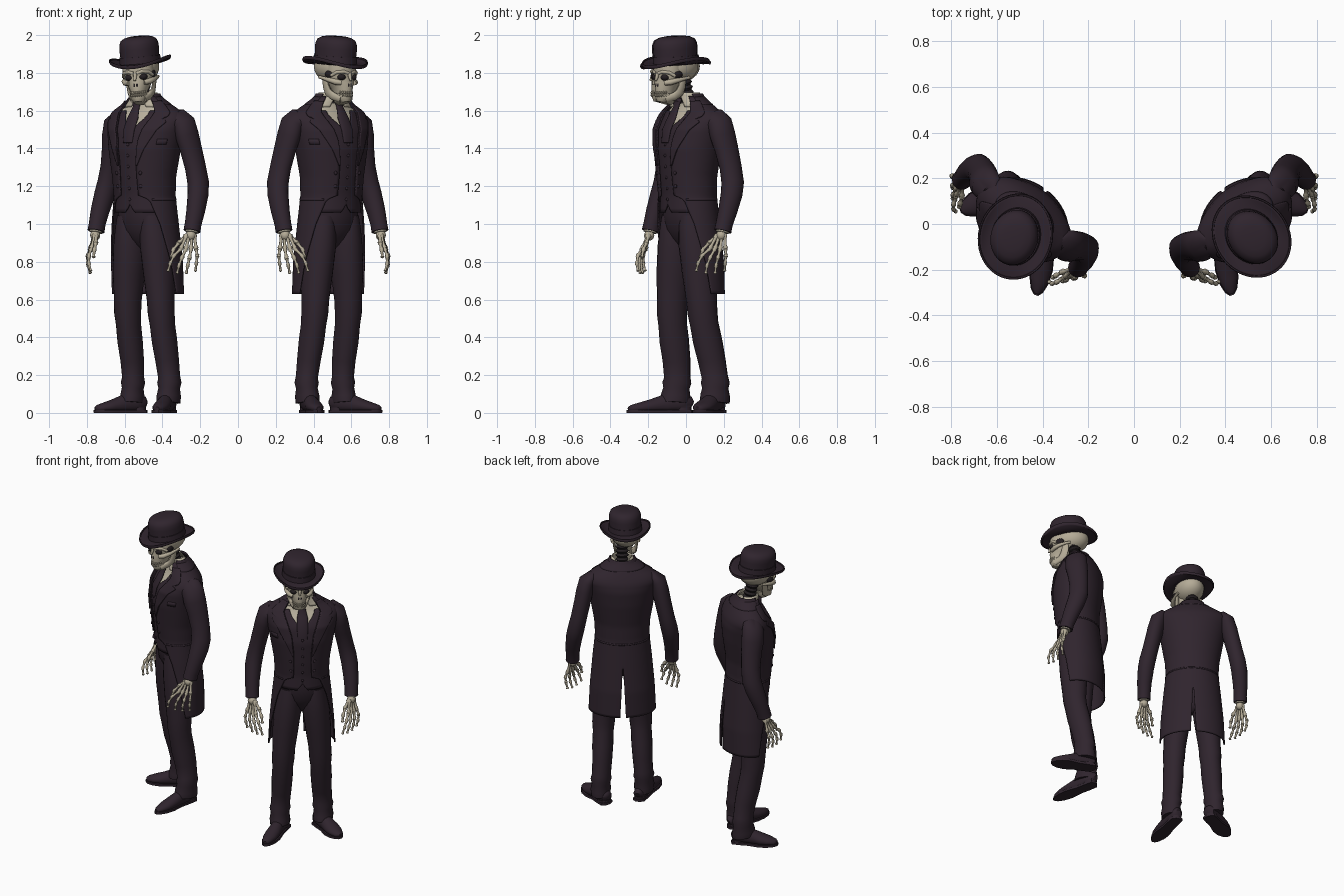
import bpy, math
from mathutils import Vector, Matrix

def material(name, rgb):
    m = bpy.data.materials.new(name)
    m.diffuse_color = (*rgb, 1)
    return m

SUIT = material("dark plum cloth", (0.029, 0.018, 0.027))
BONE = material("old bone", (0.46, 0.41, 0.31))
SHIRT = material("cream shirt", (0.50, 0.45, 0.35))
DARK = material("dark hollow", (0.018, 0.014, 0.016))

# the same figure stands twice, the second mirrored: (side, mirror, head turn, head roll)
FIGURES = [("left", 1, 22, -4), ("right", -1, -2, -1)]
R = lambda a, ax: Matrix.Rotation(math.radians(a), 4, ax)
T = lambda *v: Matrix.Translation(v)

def add(name, verts, faces, mat, mirror=False, solid=0, head=False, stride=False):
    verts = [tuple(v) for v in verts]
    if stride:  # legs: both sides built, outer foot set back
        n = len(verts)
        verts += [(-x, y, z) for x, y, z in verts]
        faces = faces + [tuple(i + n for i in reversed(f)) for f in faces]
        verts = [(x, y + (.008 - .2*x)*max(0, 1 - z), z) for x, y, z in verts]
    me = bpy.data.meshes.new(name)
    me.from_pydata(verts, [], faces)
    me.materials.append(mat)
    me.polygons.foreach_set("use_smooth", [True] * len(me.polygons))
    me.update()
    me.set_sharp_from_angle(angle=math.radians(50))
    for side, flip, look, roll in FIGURES:
        ob = bpy.data.objects.new(f"{side}_{name}", me)
        bpy.context.collection.objects.link(ob)
        mx = Matrix.Diagonal((flip, 1, 1, 1)) @ T(-.5, 0, 0) @ R(-37, 'Z')
        if head:  # head parts turn about the neck
            mx = mx @ T(.024, -.045, 1.75) @ R(look, 'Z') @ R(4, 'X') @ R(roll, 'Y') @ T(0, 0, -1.75)
        ob.matrix_world = mx
        if mirror:
            ob.modifiers.new("mirror", 'MIRROR')
        if solid:
            s = ob.modifiers.new("thickness", 'SOLIDIFY')
            s.thickness, s.offset = solid, 0

def grid(name, rows, mat, closed=True, caps=True, **kw):
    n = len(rows[0])
    verts = [v for r in rows for v in r]
    faces = [(i*n + j, i*n + (j+1) % n, (i+1)*n + (j+1) % n, (i+1)*n + j)
             for i in range(len(rows) - 1) for j in range(n if closed else n - 1)]
    if closed and caps:
        faces += [tuple(reversed(range(n))), tuple(range(len(verts) - n, len(verts)))]
    add(name, verts, faces, mat, **kw)

def tube(name, pts, mat, n=20, move=None, floor=None, **kw):
    """Rings across a path; each point is x, y, z, radius[, second radius]."""
    P = [Vector(p[:3]) for p in pts]
    rows = []
    for i, p in enumerate(pts):
        t = (P[min(i+1, len(P)-1)] - P[max(i-1, 0)]).normalized()
        a = (Vector((1, 0, 0)) - t * t.x).normalized()
        b = t.cross(a)
        row = [P[i] + a*p[3]*math.cos(k*math.tau/n) + b*p[-1]*math.sin(k*math.tau/n) for k in range(n)]
        if floor is not None:
            row = [Vector((v.x, v.y, max(v.z, floor))) for v in row]
        rows.append([move @ v for v in row] if move else row)
    grid(name, rows, mat, **kw)

def ball(name, c, r, mat, n=14, **kw):
    rows = [[(c[0] + r[0]*math.sin(a)*math.cos(k*math.tau/n), c[1] + r[1]*math.sin(a)*math.sin(k*math.tau/n),
              c[2] - r[2]*math.cos(a)) for k in range(n)]
            for a in [math.pi*(.02 + .96*i/10) for i in range(11)]]
    grid(name, rows, mat, **kw)

def interp(table, z):
    for a, b in zip(table, table[1:]):
        if z <= b[0]:
            f = max(0, (z - a[0]) / (b[0] - a[0]))
            return [p + (q - p)*f for p, q in zip(a[1:], b[1:])]
    return list(table[-1][1:])

# torso profile: z, half width, half depth, y centre
BODY = [(.63, .20, .15, .025), (.8, .192, .148, .025), (1.0, .174, .138, .015), (1.15, .158, .128, .01),
        (1.25, .164, .133, .005), (1.4, .19, .148, .01), (1.5, .21, .143, .02), (1.555, .222, .118, .035),
        (1.59, .20, .098, .038), (1.63, .13, .08, .033), (1.67, .075, .066, .018), (1.71, .056, .056, .005)]

def shell(name, z0, z1, start, end, off, mat, n=24, m=24, mirror=True, solid=.008):
    """Cloth on the torso between two angles measured from the front."""
    rows = []
    for i in range(n + 1):
        z = z0 + (z1 - z0)*i/n
        rx, ry, cy = interp(BODY, z)
        a0, a1 = interp(start, z)[0], interp(end, z)[0]
        angs = [math.radians(a0 + (a1 - a0)*j/m) for j in range(m + 1)]
        rows.append([((rx+off)*math.sin(a), cy - (ry+off)*math.cos(a), z) for a in angs])
    grid(name, rows, mat, closed=False, mirror=mirror, solid=solid)

def loft(name, z0, z1, off, mat, n=20):
    rows = []
    for i in range(n + 1):
        z = z0 + (z1 - z0)*i/n
        rx, ry, cy = interp(BODY, z)
        rows.append([((rx+off)*math.cos(k*math.tau/36), cy + (ry+off)*math.sin(k*math.tau/36), z) for k in range(36)])
    grid(name, rows, mat)

# trousers
tube("trouser_seat", [(0, .008, 1.14, .145, .115), (0, .008, 1.05, .152, .115), (0, .012, .98, .154, .105),
     (0, .018, .93, .12, .085), (0, .02, .89, .07, .06), (0, .02, .86, .02, .03)], SUIT, n=32)
tube("trouser_leg", [(.08, .01, 1.04, .07, .1), (.082, .008, .98, .08, .104), (.09, .005, .88, .088, .104), (.105, .002, .74, .083, .094),
     (.116, .003, .6, .073, .082), (.12, .004, .53, .073, .078), (.122, .012, .47, .067, .075), (.126, .028, .38, .068, .077),
     (.13, .048, .28, .064, .072), (.136, .06, .19, .061, .067), (.138, .06, .16, .068, .073), (.139, .058, .13, .06, .067),
     (.14, .055, .09, .066, .077), (.14, .052, .055, .063, .078)], SUIT, stride=True)
# shoes
FOOT = T(.137, .045, 0) @ R(27, 'Z')
tube("shoe", [(0, .085, .04, .02, .025), (0, .075, .045, .036, .042), (0, .02, .055, .042, .06),
     (0, -.05, .045, .042, .052), (0, -.12, .035, .05, .036), (0, -.17, .028, .045, .028),
     (0, -.215, .022, .028, .02), (0, -.23, .02, .012, .012)], SUIT, move=FOOT, floor=.012, stride=True)
outline = [(.015, .09), (.04, .075), (.043, .02), (.042, -.04), (.054, -.12), (.048, -.175), (.03, -.218), (.01, -.236)]
outline += [(-x, y) for x, y in reversed(outline)]
grid("shoe_sole", [[FOOT @ Vector((x, y, z)) for x, y in outline] for z in (0, .016)], SUIT, stride=True)
tube("shoe_heel", [(0, .04, .0, .042, .045), (0, .04, .028, .042, .045)], SUIT, move=FOOT, stride=True)

# shirt, waistcoat and tie
loft("shirt", 1.36, 1.64, -.012, SHIRT)
shell("shirt_collar", 1.62, 1.695, [(1.62, 20), (1.7, 14)], [(1.6, 150), (1.8, 115)], .0, SHIRT, n=6)
loft("waistcoat", 1.1, 1.47, -.004, SUIT)
shell("waistcoat_front", 1.06, 1.6, [(1.06, 12), (1.1, 0), (1.48, 0), (1.6, 26)], [(1, 85), (1.7, 85)], -.001, SUIT)
tube("necktie", [(0, -.045, 1.66, .02, .012), (0, -.062, 1.645, .028, .016), (0, -.064, 1.62, .02, .012),
     (0, -.095, 1.56, .035, .014), (0, -.128, 1.5, .036, .012), (0, -.14, 1.43, .03, .006)], SUIT)
for k in range(6):
    z = 1.13 + .058*k
    rx, ry, cy = interp(BODY, z)
    ball("waistcoat_button", (0, cy - ry - .004, z), (.008, .006, .008), SUIT, n=8)

# tailcoat: open cutaway front, tails with a back vent
GAP = [(.63, 84), (.8, 74), (1.0, 58), (1.13, 40), (1.15, 20), (1.32, 17), (1.45, 19), (1.55, 26), (1.62, 38), (1.68, 52)]
shell("tailcoat", .63, 1.675, GAP, [(.63, 175), (.95, 179), (.98, 180), (2, 180)], .012, SUIT, n=60, m=30)
wide = [(1.3, 1), (1.4, 12), (1.5, 22), (1.545, 29), (1.555, 16), (1.57, 26), (1.66, 30)]
shell("lapel", 1.31, 1.65, GAP, [(z, interp(GAP, z)[0] + w) for z, w in wide], .02, SUIT, n=40, m=10)
shell("coat_collar", 1.63, 1.688, [(1.6, 62), (1.7, 70)], [(1, 180), (2, 180)], .012, SUIT, n=8, solid=.01)
shell("waist_seam", 1.125, 1.135, [(1, 45), (2, 45)], [(1, 180), (2, 180)], .014, SUIT, n=1)
shell("breast_pocket", 1.42, 1.45, [(1, 48), (2, 48)], [(1, 66), (2, 66)], .014, SUIT, n=2, m=6, mirror=False)
for z in (1.2, 1.27):
    rx, ry, cy = interp(BODY, z)
    a = math.radians(25)
    ball("coat_button", ((rx+.016)*math.sin(a), cy - (ry+.016)*math.cos(a), z), (.01, .007, .01), SUIT, n=8, mirror=True)

# sleeves
tube("sleeve", [(.165, .04, 1.56, .03, .05), (.195, .046, 1.56, .045, .065), (.226, .052, 1.535, .055, .073),
     (.243, .06, 1.47, .055, .074), (.258, .073, 1.4, .053, .068), (.28, .085, 1.3, .052, .062),
     (.298, .085, 1.22, .054, .063), (.309, .07, 1.16, .053, .06), (.317, .038, 1.07, .048, .052),
     (.318, .014, 1.0, .043, .046), (.318, .004, .962, .044, .047)], SUIT, mirror=True)
tube("shirt_cuff", [(.318, .01, .99, .034, .036), (.318, .001, .955, .033, .035)], SHIRT, n=16, mirror=True)
for k in range(3):
    ball("cuff_button", (.346, .055 - .01*k, 1.04 - .025*k), (.008, .008, .008), SUIT, n=8, mirror=True)

# skeleton hands
def bones(name, joints, r):
    pts = []
    for a, b in zip(joints, joints[1:]):
        a, b = Vector(a), Vector(b)
        pts += [(*a.lerp(b, f), r*s) for f, s in ((0, 1), (.12, 1.25), (.3, .75), (.7, .7), (.9, 1.15))]
        r *= .9
    tube(name, pts + [(*joints[-1], r*.5)], BONE, n=8, mirror=True)

ball("wrist_bones", (.317, -.005, .94), (.027, .027, .028), BONE, mirror=True)
for k in range(4):
    s = k - 1.5
    drop = .012*abs(s)
    bones("finger", [(.318 + .009*s, -.008 + .009*s, .945), (.324 + .018*s, -.035 + .021*s, .868),
                     (.323 + .027*s, -.058 + .032*s, .815 + drop), (.315 + .03*s, -.068 + .037*s, .775 + drop),
                     (.302 + .031*s, -.066 + .039*s, .73 + drop)], .0115)
bones("thumb", [(.3, -.02, .94), (.275, -.055, .9), (.262, -.085, .865), (.256, -.1, .82)], .012)

# neck bones
tube("neck", [(0, .02 - .003*k, 1.6 + .0135*k, .043 if k % 2 else .032) for k in range(15)], DARK, n=14)

# skull
H = dict(head=True)
HM = dict(head=True, mirror=True)
ball("cranium", (0, .01, 1.83), (.094, .12, .085), BONE, n=28, **H)
tube("face_bone", [(0, -.05, 1.85, .08, .075), (0, -.055, 1.815, .084, .076), (0, -.055, 1.785, .08, .072),
     (0, -.06, 1.76, .073, .070), (0, -.07, 1.735, .057, .068), (0, -.077, 1.712, .046, .062),
     (0, -.078, 1.697, .043, .058)], BONE, n=24, **H)
tube("brow", [(.008, -.126, 1.808, .009), (.035, -.122, 1.814, .010), (.065, -.1, 1.81, .010), (.08, -.072, 1.79, .009)], BONE, n=8, **HM)
tube("cheekbone", [(.042, -.115, 1.755, .013), (.066, -.096, 1.758, .016), (.082, -.06, 1.765, .013),
     (.087, -.01, 1.772, .009), (.084, .02, 1.775, .009)], BONE, n=8, **HM)
ball("eye_socket", (.037, -.105, 1.785), (.024, .024, .019), DARK, **HM)
ball("nose_hole", (.007, -.123, 1.742), (.009, .014, .019), DARK, **HM)
tube("nose_bridge", [(0, -.125, 1.805, .011), (0, -.134, 1.785, .009), (0, -.142, 1.768, .006)], BONE, n=8, **H)
ball("temple_hollow", (.08, -.05, 1.795), (.01, .028, .02), DARK, **HM)
tube("jaw_front", [(0, -.077, 1.694, .046, .058), (0, -.08, 1.675, .048, .057), (0, -.085, 1.66, .042, .054),
     (0, -.09, 1.645, .028, .042)], BONE, n=24, **H)
tube("jaw_side", [(.074, -.012, 1.768, .009, .018), (.07, -.022, 1.73, .009, .024), (.064, -.034, 1.70, .01, .026),
     (.05, -.06, 1.68, .012, .022), (.03, -.105, 1.668, .014, .02)], BONE, n=10, **HM)
tube("mouth_gap", [(0, -.078, 1.70, .041, .056), (0, -.078, 1.69, .041, .056)], DARK, n=20, **H)
for k in range(5):
    a = math.radians(7 + 14*k)
    for row, z in (("upper", 1.704), ("lower", 1.69)):
        ball(row + "_tooth", (.043*math.sin(a), -.078 - .06*math.cos(a), z), (.006, .006, .008), BONE, n=6, **HM)

# bowler hat
ell = lambda rx, ry, z, n=40: [(rx*math.cos(k*math.tau/n), ry*math.sin(k*math.tau/n), z) for k in range(n)]
grid("hat_crown", [ell(*r) for r in ((.104, .124, 1.845), (.102, .121, 1.89), (.104, .123, 1.93), (.102, .12, 1.955),
     (.093, .11, 1.977), (.073, .086, 1.989), (.045, .055, 1.995), (.01, .012, 1.996))], SUIT, **H)
grid("hat_band", [ell(*r) for r in ((.109, .129, 1.85), (.106, .126, 1.89))], SUIT, **H)

def brim_ring(t):
    row = []
    for k in range(48):
        a = k*math.tau/48
        c, s = math.cos(a), math.sin(a)
        row.append(((.095 + .064*t)*c, (.115 + .07*t)*s, 1.85 + t*t*(.026*c*c - .008*s*s)))
    return row

grid("hat_brim", [brim_ring(i/6) for i in range(7)], SUIT, caps=False, solid=.009, **H)
rim = [Vector(v) for v in brim_ring(1)]
grid("hat_rim", [[Vector((v.x*s, v.y*s, v.z + dz)) for v in rim] for s, dz in
     ((.96, -.003), (1, -.009), (1.03, 0), (1.015, .01), (.98, .009), (.96, -.003))], SUIT, caps=False, **H)
